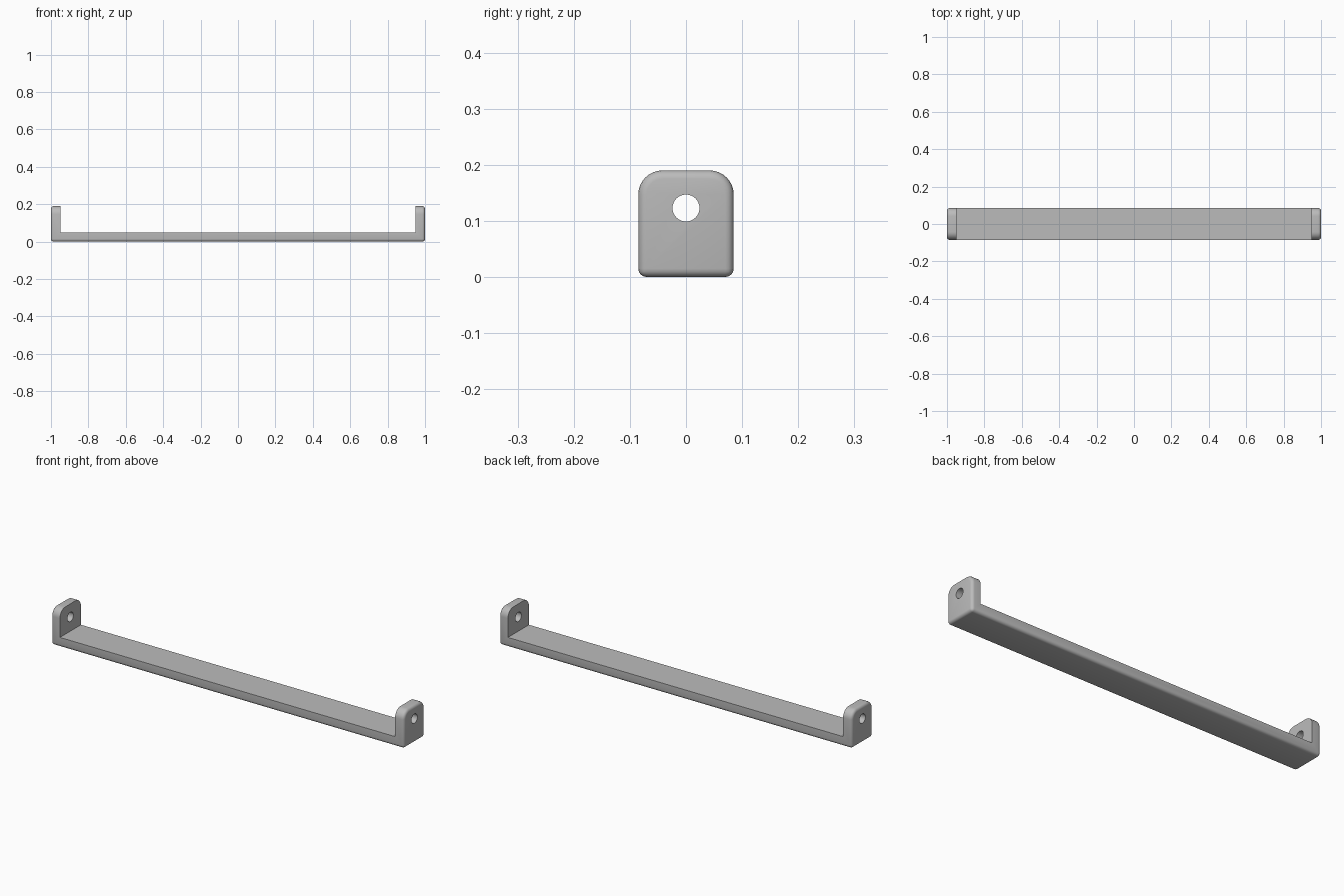
import bpy, bmesh, math

if "Cube" in bpy.data.objects:
    bpy.data.objects.remove(bpy.data.objects["Cube"])

HALF_L, HALF_W, HEIGHT = 1.0, 0.085, 0.19   # overall size
WALL, FLOOR = 0.05, 0.05                    # tab and bar thickness
CORNER, ROUND = 0.043, 0.015                # tab top radius, outer edge rounding
HOLE_Z, HOLE_R = 0.123, 0.024

grey = bpy.data.materials.new("plain grey")
grey.diffuse_color = (0.5, 0.5, 0.5, 1)
grey.use_nodes = True
grey.node_tree.nodes["Principled BSDF"].inputs["Base Color"].default_value = grey.diffuse_color


def make_object(name, bm):
    bmesh.ops.recalc_face_normals(bm, faces=bm.faces)
    mesh = bpy.data.meshes.new(name)
    bm.to_mesh(mesh)
    bm.free()
    mesh.materials.append(grey)
    obj = bpy.data.objects.new(name, mesh)
    bpy.context.collection.objects.link(obj)
    return obj


# Full-length body: end outline with rounded top corners, extruded along x
profile = [(-HALF_W, 0), (HALF_W, 0)]
for side, start in ((1, 0), (-1, 90)):
    for i in range(9):
        a = math.radians(start + i * 90 / 8)
        profile.append((side * (HALF_W - CORNER) + CORNER * math.cos(a),
                        HEIGHT - CORNER + CORNER * math.sin(a)))
bm = bmesh.new()
cap = bm.faces.new([bm.verts.new((-HALF_L, y, z)) for y, z in profile])
extruded = bmesh.ops.extrude_face_region(bm, geom=[cap], use_keep_orig=True)
bmesh.ops.translate(bm, vec=(2 * HALF_L, 0, 0),
                    verts=[g for g in extruded["geom"] if isinstance(g, bmesh.types.BMVert)])
bmesh.ops.recalc_face_normals(bm, faces=bm.faces)

# Round the rim of both ends and the two long bottom edges
rims = []
for e in bm.edges:
    a, b = (v.co for v in e.verts)
    if abs(a.x - b.x) < 1e-5 or max(a.z, b.z) < 1e-5:
        rims.append(e)
bmesh.ops.bevel(bm, geom=rims, offset=ROUND, segments=4, profile=0.5, affect='EDGES')
bracket = make_object("mounting_bracket", bm)

# Cutter for the open space between the tabs
bm = bmesh.new()
bmesh.ops.create_cube(bm, size=1)
bmesh.ops.scale(bm, vec=(2 * (HALF_L - WALL), 0.6, 0.4), verts=bm.verts)
bmesh.ops.translate(bm, vec=(0, 0, FLOOR + 0.2), verts=bm.verts)
opening = make_object("opening_cutter", bm)

# Cutter for the screw holes through both tabs
bpy.ops.mesh.primitive_cylinder_add(vertices=48, radius=HOLE_R, depth=2.4,
                                    location=(0, 0, HOLE_Z), rotation=(0, math.pi / 2, 0))
holes = bpy.context.object
holes.name = "screw_hole_cutter"

for cutter in (opening, holes):
    mod = bracket.modifiers.new(cutter.name, 'BOOLEAN')
    mod.operation, mod.solver, mod.object = 'DIFFERENCE', 'EXACT', cutter

# Apply the cuts, remove the cutters, then smooth the rounded edges
bpy.ops.object.select_all(action='DESELECT')
bracket.select_set(True)
bpy.context.view_layer.objects.active = bracket
for mod in list(bracket.modifiers):
    bpy.ops.object.modifier_apply(modifier=mod.name)
for cutter in (opening, holes):
    bpy.data.objects.remove(cutter)
bpy.ops.object.shade_smooth_by_angle(angle=math.radians(35))
